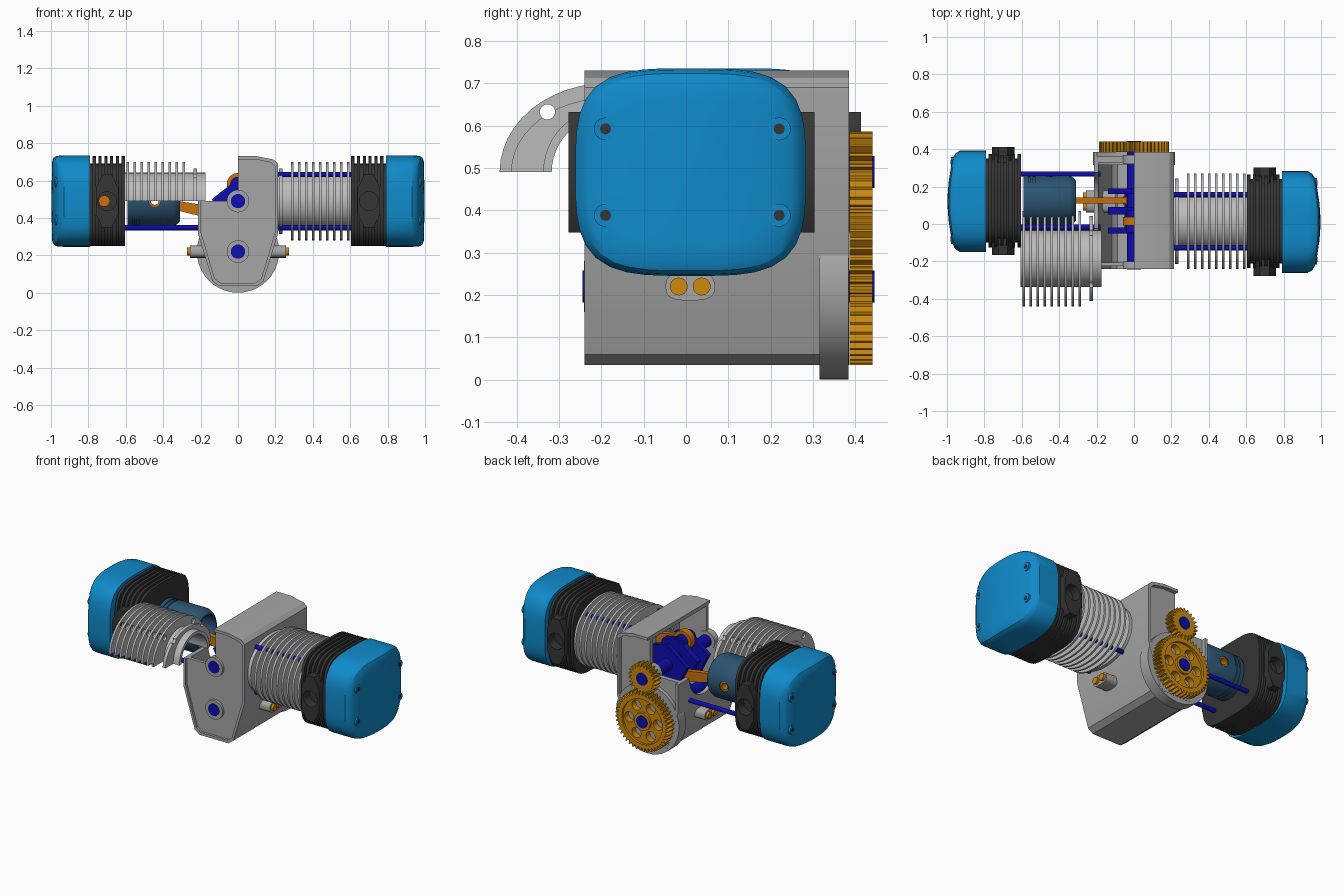
import bpy, bmesh
from math import sin, cos, pi, atan2, hypot

if "Cube" in bpy.data.objects:
    bpy.data.objects.remove(bpy.data.objects["Cube"])


def material(name, r, g, b):
    m = bpy.data.materials.new(name)
    m.use_nodes = True
    m.diffuse_color = (r, g, b, 1)
    m.node_tree.nodes["Principled BSDF"].inputs["Base Color"].default_value = (r, g, b, 1)
    return m


GREY = material("case grey", .38, .38, .38)
SILVER = material("cylinder silver", .5, .5, .5)
DARK = material("head charcoal", .035, .035, .035)
BLUE = material("cover blue", .005, .26, .6)
NAVY = material("shaft blue", .004, .004, .42)
GOLD = material("gear gold", .6, .25, .004)
ORANGE = material("rod orange", .6, .17, .004)
STEEL = material("piston steel blue", .025, .09, .17)
parts = []


def finish(name, bm, mat):
    bmesh.ops.recalc_face_normals(bm, faces=bm.faces)
    me = bpy.data.meshes.new(name)
    bm.to_mesh(me)
    bm.free()
    me.materials.append(mat)
    ob = bpy.data.objects.new(name, me)
    bpy.context.collection.objects.link(ob)
    parts.append(ob)
    return ob


def place(axis, t, u, v):
    return (t, u, v) if axis == "x" else (u, t, v)


def prism(name, mat, axis, outline, *spans):
    """Extrude an outline along an axis, once for each span."""
    bm = bmesh.new()
    for a, b in spans:
        r0, r1 = [[bm.verts.new(place(axis, t, u, v)) for u, v in outline] for t in (a, b)]
        bm.faces.new(r0)
        bm.faces.new(r1)
        for i in range(len(outline)):
            bm.faces.new((r0[i - 1], r0[i], r1[i], r1[i - 1]))
    return finish(name, bm, mat)


def oval(cu, cv, a, b=None, n=2, seg=40):
    """Circle, ellipse or rounded box outline."""
    b = b or a
    out = []
    for i in range(seg):
        c, s = cos(2 * pi * i / seg), sin(2 * pi * i / seg)
        k = 1 / (abs(c) ** n + abs(s) ** n) ** (1 / n)
        out.append((cu + a * c * k, cv + b * s * k))
    return out


def half_ring(cy, cz, a, b, hole):
    arc = [pi * i / 24 for i in range(25)]
    return ([(cy + a * cos(t), cz + b * sin(t)) for t in arc]
            + [(cy + hole * cos(t), cz + hole * sin(t)) for t in reversed(arc)])


def loft(name, mat, rings, cy, cz, a, b, n=2, dome=0, side=1):
    """Rings of (x, scale) joined along x, bowed back towards the y edges."""
    bm = bmesh.new()
    prev = first = None
    for x, s in rings:
        bow = dome if s < 1 else 0
        ring = [bm.verts.new((side * (x - bow * ((y - cy) / a) ** 2), y, z))
                for y, z in oval(cy, cz, a * s, b * s, n, 48)]
        if prev:
            for i in range(len(ring)):
                bm.faces.new((prev[i - 1], prev[i], ring[i], ring[i - 1]))
        first = first or ring
        prev = ring
    bm.faces.new(first)
    bm.faces.new(prev)
    return finish(name, bm, mat)


def cut(ob, *cutters):
    for c in cutters:
        m = ob.modifiers.new("cut", "BOOLEAN")
        m.operation, m.solver, m.object = "DIFFERENCE", "EXACT", c
        with bpy.context.temp_override(object=ob, active_object=ob):
            bpy.ops.object.modifier_apply(modifier=m.name)
    return ob


def drop(*obs):
    for c in obs:
        parts.remove(c)
        bpy.data.objects.remove(c)


CRANK, CAM = .49, .22

# Crankcase shell with one upper quarter cut away
half = [(.1, .73), (.19, .712), (.215, .69), (.215, .32), (.135, .06), (.1, .035)]
case = half + [(-x, z) for x, z in reversed(half)]


def inset(k):
    return [(x * (1 - k), .385 + (z - .385) * (1 - k * .6)) for x, z in case]


crankcase = prism("crankcase", GREY, "y", case, (-.24, .385))
cutters = [prism("c", GREY, "y", inset(.12), (-.205, .33)),
           prism("c", GREY, "y", inset(.08), (-.3, -.225)),
           prism("c", GREY, "y", inset(.08), (.36, .45)),
           prism("c", GREY, "y", [(-.5, CRANK), (0, CRANK), (0, 1), (-.5, 1)], (-.5, .6)),
           prism("c", GREY, "x", oval(.125, CRANK, .15), (-.4, -.1))]
cut(crankcase, *cutters)
drop(*cutters)
prism("rear_housing", GREY, "y", oval(0, CAM, .22), (.315, .384))

# Crankshaft, camshaft and their bearings
for name, z in (("crank", CRANK), ("cam", CAM)):
    prism(name + "_shaft", NAVY, "y", oval(0, z, .038), (-.244, .445))
    prism(name + "_bearing", GREY, "y", oval(0, z, .06), (-.241, -.2), (.32, .37))
web = [(-.14, .01), (0, .12), (.1, .1), (.14, 0), (.1, -.1), (0, -.125), (-.08, -.11)]
prism("crank_webs", NAVY, "y", [(x, CRANK + z) for x, z in web],
      (-.05, -.02), (.05, .09), (.16, .19))
prism("cam_lobes", NAVY, "y", oval(0, CAM + .01, .05, .06),
      (-.03, 0), (.025, .05), (.08, .11), (.135, .16))


# Timing gears
def gear(name, z, radius, teeth, holes, hole_at, hole_r):
    outline = []
    for i in range(teeth):
        for f, r in ((0, radius - .02), (.25, radius - .02), (.42, radius), (.68, radius)):
            t = 2 * pi * (i + f) / teeth
            outline.append((r * cos(t), z + r * sin(t)))
    g = prism(name, GOLD, "y", outline, (.386, .44))
    for i in range(holes):
        t = 2 * pi * i / holes
        c = prism("c", GOLD, "y", oval(hole_at * cos(t), z + hole_at * sin(t), hole_r, seg=24), (.3, .5))
        cut(g, c)
        drop(c)
    # shallow recess between hub and rim
    ring = prism("c", GOLD, "y", oval(0, z, radius - .045), (.425, .5))
    hub = prism("c", GOLD, "y", oval(0, z, .055), (.4, .6))
    cut(ring, hub)
    cut(g, ring)
    drop(ring, hub)


gear("cam_gear", CAM, .186, 44, 6, .1, .032)
gear("crank_gear", CRANK, .096, 22, 0, 0, 0)


# Connecting rod between piston pin and crank pin
def rod(side, cy, pin_z):
    x0, x1 = side * .445, 0
    dx, dz = x1 - x0, pin_z - CRANK
    n = hypot(dx, dz)
    nx, nz = -dz / n, dx / n
    beam = [(x0 + dx * f + nx * w, CRANK + dz * f + nz * w)
            for f, w in ((.07, .022), (.9, .036), (.9, -.036), (.07, -.022))]
    body = prism("rod_beam", ORANGE, "y", beam, (cy - .016, cy + .016))
    eye = prism("rod_small_end", ORANGE, "y", oval(x0, CRANK, .045), (cy - .022, cy + .022))
    prism("rod_big_end", ORANGE, "y", oval(x1, pin_z, .06), (cy - .022, cy + .022))
    prism("crank_pin", NAVY, "y", oval(x1, pin_z, .04), (cy - .06, cy + .06))
    tube = prism("piston_pin", ORANGE, "y", oval(x0, CRANK, .032), (cy - .125, cy + .125))
    bore = prism("c", ORANGE, "y", oval(x0, CRANK, .02), (cy - .3, cy + .3))
    for ob in (body, eye, tube):
        cut(ob, bore)
    drop(bore)


# Both banks: piston, rod, head, cover, pushrod guides
for side, cy, pin_z in ((1, .015, CRANK + .09), (-1, .125, CRANK - .09)):
    tag = "_a" if side > 0 else "_b"

    def span(a, b):
        return (side * a, side * b)

    rod(side, cy, pin_z)
    piston = loft("piston" + tag, STEEL,
                  [(.31, .8), (.325, .92), (.35, 1), (.53, 1), (.53, .96), (.54, .96), (.54, 1),
                   (.555, 1), (.555, .96), (.565, .96), (.565, 1), (.59, 1)],
                  cy, CRANK, .134, .134, side=side)
    cs = [prism("c", STEEL, "x", oval(cy, CRANK, .1), span(.2, .51)),
          prism("c", STEEL, "y", oval(side * .445, CRANK, .031), (cy - .3, cy + .3))]
    cut(piston, *cs)
    drop(*cs)

    # Finned head with a port boss across it
    prism("head_core" + tag, DARK, "x", oval(cy, .47, .225, .22, 4), span(.605, .79))
    fins = prism("head_fins" + tag, DARK, "x", oval(cy, CRANK, .25, .24, 4),
                 *[span(.605 + .031 * i, .622 + .031 * i) for i in range(6)])
    boss_half = [(-.06, -.07), (-.025, -.142), (.025, -.142), (.06, -.07)]
    boss = [(side * .7 + x, CRANK + z) for x, z in boss_half + [(-x, -z) for x, z in boss_half]]
    port_boss = prism("port_boss" + tag, DARK, "y", boss, (cy - .292, cy + .288))
    port = prism("c", DARK, "y", oval(side * .7, CRANK, .05),
                 (cy - .4, cy - .228), (cy + .228, cy + .4))
    cut(fins, port)
    cut(port_boss, port)
    drop(port)

    # Rounded cover and its four bolts
    loft("valve_cover" + tag, BLUE,
         [(.79, 1), (.93, 1), (.97, .985), (.985, .95), (.993, .88), (.995, .7), (.996, .4), (.997, .12)],
         cy - .004, CRANK, .272, .245, 3.6, .036, side)
    for y in (-.205, .205):
        for z in (-.102, .102):
            prism("bolt_seat" + tag, BLUE, "x", oval(cy + y, CRANK + z, .027, seg=24), span(.93, .978))
            prism("bolt" + tag, DARK, "x", oval(cy + y, CRANK + z, .013, seg=16), span(.93, .98))

    # Pushrod guides
    prism("pushrod_guide" + tag, GREY, "x", oval(cy - .005, CAM, .058, .033, 3), span(.1, .257))
    for y in (-.032, .022):
        prism("pushrod" + tag, GOLD, "x", oval(cy + y, CAM, .021, seg=24), span(.1, .272))

    # Long studs: the opened bank keeps only the lower pair
    for y in (-.142, .142):
        for z in ((-.142, .142) if side > 0 else (-.142,)):
            prism("stud" + tag, NAVY, "x", oval(cy + y, CRANK + z, .014, seg=16), span(.18, .61))

prism("exhaust_valve", ORANGE, "y", oval(-.715, CRANK, .03), (-.13, -.1))

# Whole cylinder on one side, sectioned cylinder set aside on the other
fin_spans = [(.283 + .0375 * i, .296 + .0375 * i) for i in range(9)]
plate_spans = [(.218, .238)]
barrel = prism("barrel_a", SILVER, "x", oval(.015, CRANK, .152), (.175, .606))
bore = prism("c", SILVER, "x", oval(.015, CRANK, .135), (.1, .7))
cut(barrel, bore)
drop(bore)
for name, a, b, spans in (("cylinder_fins", .255, .21, fin_spans), ("cylinder_flange", .228, .175, plate_spans)):
    ob = prism(name + "_a", SILVER, "x", oval(.015, CRANK, a, b, 2.2), *spans)
    bore = prism("c", SILVER, "x", oval(.015, CRANK, .15), (.1, .7))
    cut(ob, bore)
    section = prism(name + "_b", SILVER, "x", half_ring(-.185, CRANK, a, b, .15),
                    *[(-q, -p) for p, q in spans])
    holes = [prism("c", SILVER, "x", oval(-.185 + y, CRANK + .142, .018, seg=20), (-.7, -.1))
             for y in (-.142, .142)]
    cut(section, *holes)
    drop(bore, *holes)
prism("barrel_b", SILVER, "x", half_ring(-.185, CRANK, .152, .152, .132), (-.608, -.175))

# Smooth the round surfaces, keep edges sharp
bpy.ops.object.select_all(action="DESELECT")
for ob in parts:
    ob.select_set(True)
bpy.context.view_layer.objects.active = parts[0]
bpy.ops.object.shade_smooth_by_angle(angle=.5)
